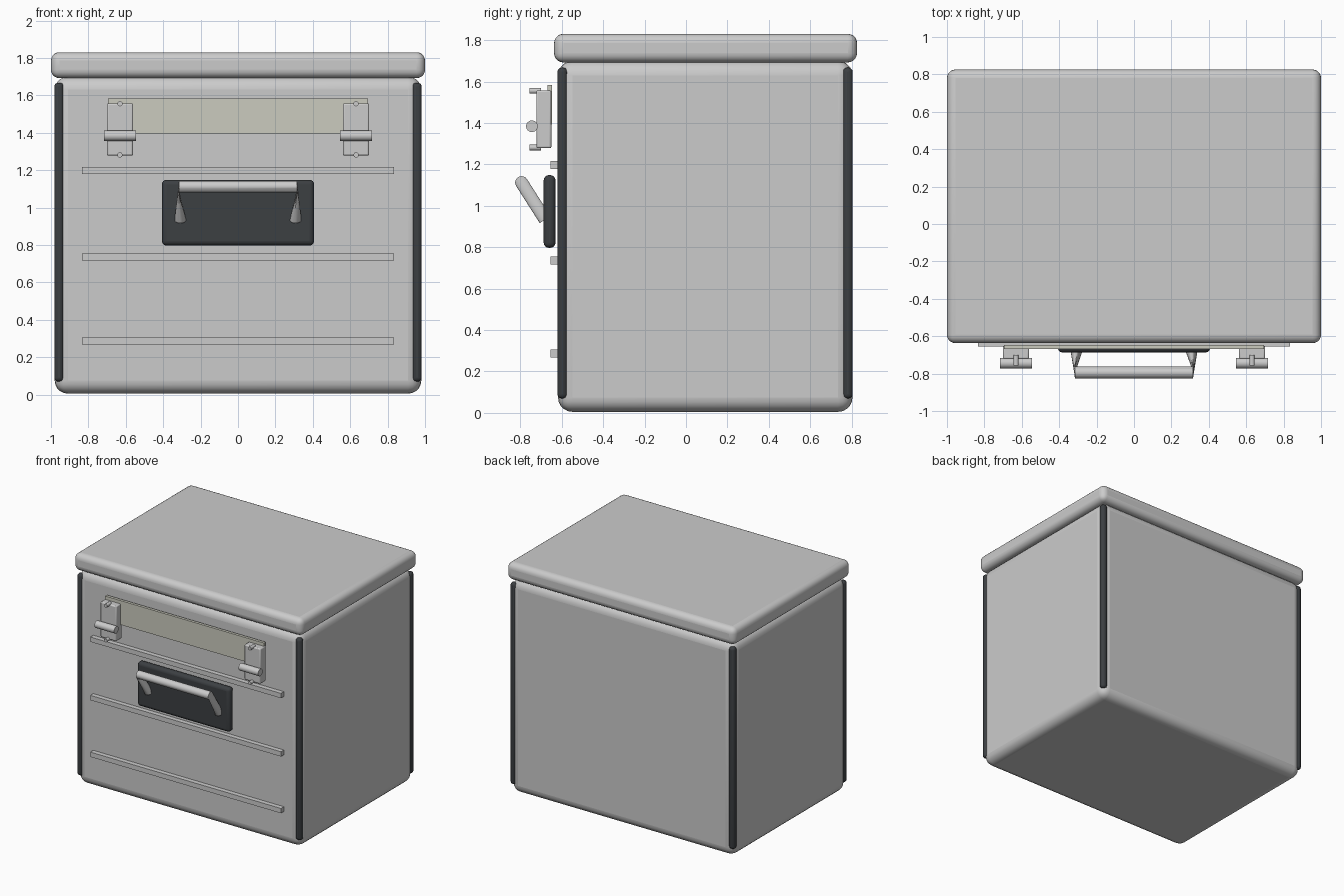
import bpy, bmesh, math
from mathutils import Vector

if "Cube" in bpy.data.objects:
    bpy.data.objects.remove(bpy.data.objects["Cube"])


def material(name, rgb):
    m = bpy.data.materials.new(name)
    m.diffuse_color = (*rgb, 1)
    m.use_nodes = True
    m.node_tree.nodes["Principled BSDF"].inputs["Base Color"].default_value = m.diffuse_color
    return m


dark = material("dark_rubber", (0.045, 0.05, 0.055))
cream = material("cream_label", (0.60, 0.60, 0.52))


def finish(bm, name, mat=None, bevel=0, segments=4):
    bmesh.ops.recalc_face_normals(bm, faces=bm.faces)
    me = bpy.data.meshes.new(name)
    bm.to_mesh(me)
    bm.free()
    ob = bpy.data.objects.new(name, me)
    bpy.context.collection.objects.link(ob)
    if mat:
        me.materials.append(mat)
    if bevel:
        mod = ob.modifiers.new("rounding", 'BEVEL')
        mod.width = bevel
        mod.segments = segments
    bpy.ops.object.select_all(action='DESELECT')
    ob.select_set(True)
    bpy.context.view_layer.objects.active = ob
    bpy.ops.object.shade_smooth_by_angle(angle=math.radians(40))
    return ob


def box(name, x, y, z, mat=None, bevel=0, segments=4):
    bm = bmesh.new()
    bmesh.ops.create_cube(bm, size=1)
    for v in bm.verts:
        for i, (lo, hi) in enumerate((x, y, z)):
            v.co[i] = (lo + hi) / 2 + v.co[i] * (hi - lo)
    return finish(bm, name, mat, bevel, segments)


def rod(name, a, b, r, sides=24):
    a, b = Vector(a), Vector(b)
    bm = bmesh.new()
    bmesh.ops.create_cone(bm, cap_ends=True, segments=sides,
                          radius1=r, radius2=r, depth=(b - a).length)
    rot = (b - a).to_track_quat('Z', 'Y')
    for v in bm.verts:
        v.co = rot @ v.co + (a + b) / 2
    return finish(bm, name)


# case body and lid
box("case_body", (-0.98, 0.98), (-0.618, 0.804), (0.005, 1.70), None, 0.07, 5)
box("lid", (-1, 1), (-0.637, 0.826), (1.692, 1.83), None, 0.045, 5)

# dark corner guards
for sx in (-1, 1):
    for y in (-0.597, 0.781):
        c = sx * 0.957
        box("corner_guard", (c - 0.025, c + 0.025), (y - 0.024, y + 0.024),
            (0.07, 1.667), dark, 0.02, 3)

# horizontal front ribs
for z in (1.197, 0.735, 0.286):
    box("front_rib", (-0.835, 0.835), (-0.655, -0.61), (z - 0.019, z + 0.019))

# label strip between the latches
box("label_strip", (-0.695, 0.695), (-0.669, -0.647), (1.392, 1.583), cream)

# latches with cross pin and two screws
for sx in (-1, 1):
    c = sx * 0.631
    box("latch_plate", (c - 0.07, c + 0.07), (-0.723, -0.65),
        (1.278, 1.557), None, 0.008, 2)
    rod("latch_pin", (c - 0.086, -0.744, 1.384), (c + 0.086, -0.744, 1.384), 0.028)
    for z in (1.555, 1.281):
        rod("latch_screw", (c, -0.756, z), (c, -0.70, z), 0.014, 16)

# handle backing plate
box("handle_plate", (-0.407, 0.407), (-0.687, -0.63), (0.797, 1.148), dark, 0.025, 4)

# handle: round bar with arms that flatten into the bar ends
top_yz, foot_yz, r, n = (-0.794, 1.112), (-0.68, 0.933), 0.031, 24
X = Vector((1, 0, 0))
up = Vector((0, top_yz[0] - foot_yz[0], top_yz[1] - foot_yz[1])).normalized()
side = up.cross(X)
stations = [(Vector((-0.308, *foot_yz)), X), (Vector((-0.316, *top_yz)), -up),
            (Vector((0.316, *top_yz)), -up), (Vector((0.308, *foot_yz)), -X)]
bm = bmesh.new()
rings = []
for centre, v_axis in stations:
    rings.append([bm.verts.new(centre + r * (math.cos(math.tau * i / n) * side
                                             + math.sin(math.tau * i / n) * v_axis))
                  for i in range(n)])
for p, q in zip(rings, rings[1:]):
    for i in range(n):
        j = (i + 1) % n
        bm.faces.new((p[i], p[j], q[j], q[i]))
bm.faces.new(rings[0])
bm.faces.new(rings[-1])
finish(bm, "carry_handle")
